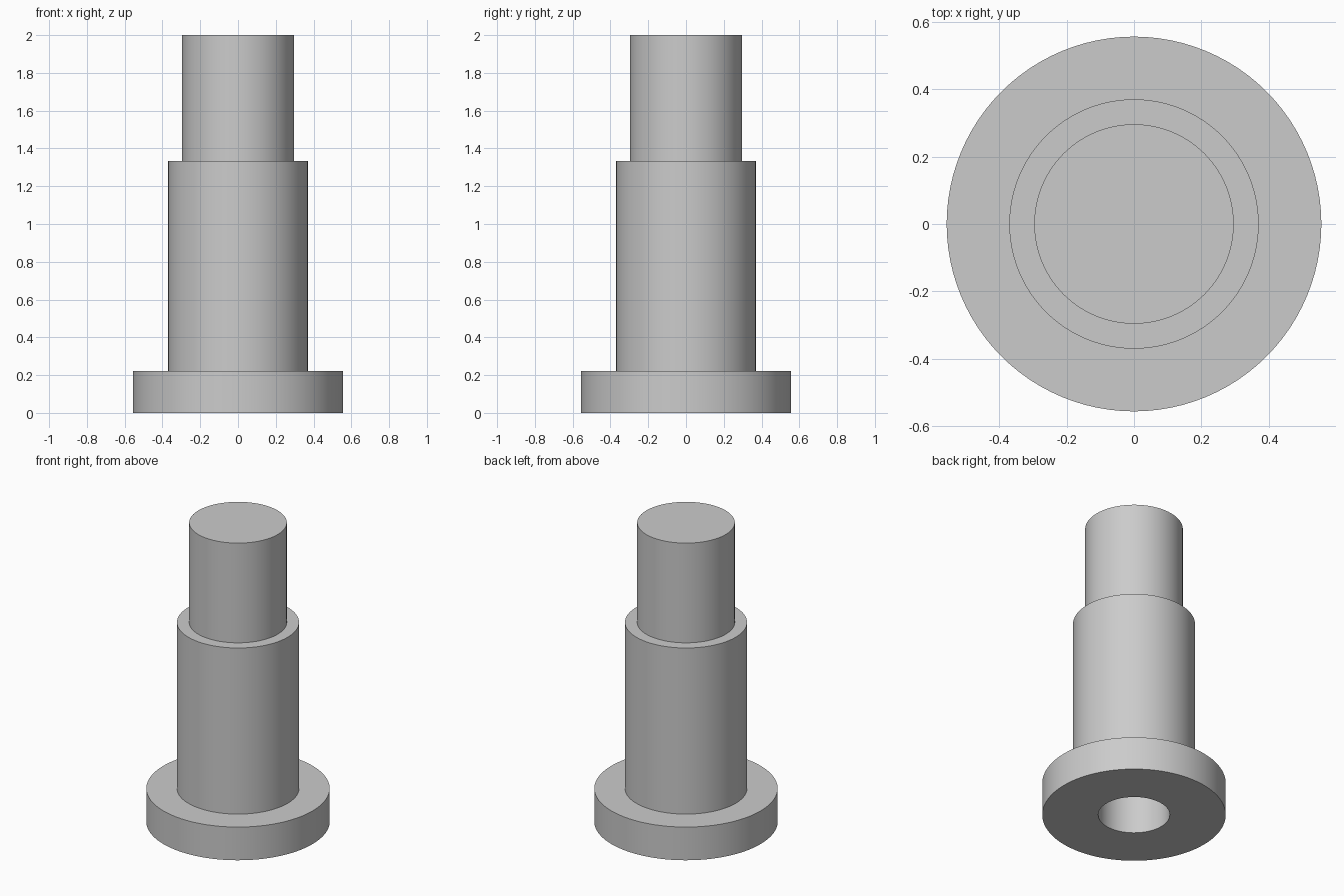
import bpy
import bmesh
import math

cube = bpy.data.objects.get("Cube")
if cube:
    bpy.data.objects.remove(cube, do_unlink=True)

SEGMENTS = 96

# Single grey finish
grey = bpy.data.materials.new("plain_grey")
grey.use_nodes = True
colour = (0.6, 0.6, 0.6, 1.0)
grey.diffuse_color = colour
grey.node_tree.nodes["Principled BSDF"].inputs["Base Color"].default_value = colour


def lathe(name, profile):
    """Turn a (radius, height) profile around the z axis."""
    bm = bmesh.new()
    verts = [bm.verts.new((r, 0, z)) for r, z in profile]
    edges = [bm.edges.new(pair) for pair in zip(verts, verts[1:])]
    bmesh.ops.spin(bm, geom=verts + edges, cent=(0, 0, 0), axis=(0, 0, 1),
                   angle=math.tau, steps=SEGMENTS, use_merge=True)
    bmesh.ops.remove_doubles(bm, verts=bm.verts, dist=1e-5)
    bmesh.ops.recalc_face_normals(bm, faces=bm.faces)
    mesh = bpy.data.meshes.new(name)
    bm.to_mesh(mesh)
    bm.free()
    mesh.materials.append(grey)
    obj = bpy.data.objects.new(name, mesh)
    bpy.context.collection.objects.link(obj)
    bpy.ops.object.select_all(action='DESELECT')
    obj.select_set(True)
    bpy.context.view_layer.objects.active = obj
    bpy.ops.object.shade_smooth_by_angle(angle=math.radians(30))
    return obj


# Radii and heights of the flange, shoulder, spigot and blind bore
flange_r, shoulder_r, spigot_r, bore_r = 0.556, 0.37, 0.296, 0.217
flange_z, shoulder_z, top_z, bore_z = 0.222, 1.333, 2.0, 1.333

# Stepped pin with a blind bore opening at the bottom
lathe("stepped_pin", [
    (0, top_z), (spigot_r, top_z),
    (spigot_r, shoulder_z), (shoulder_r, shoulder_z),
    (shoulder_r, flange_z), (flange_r, flange_z),
    (flange_r, 0), (bore_r, 0),
    (bore_r, bore_z), (0, bore_z),
])
